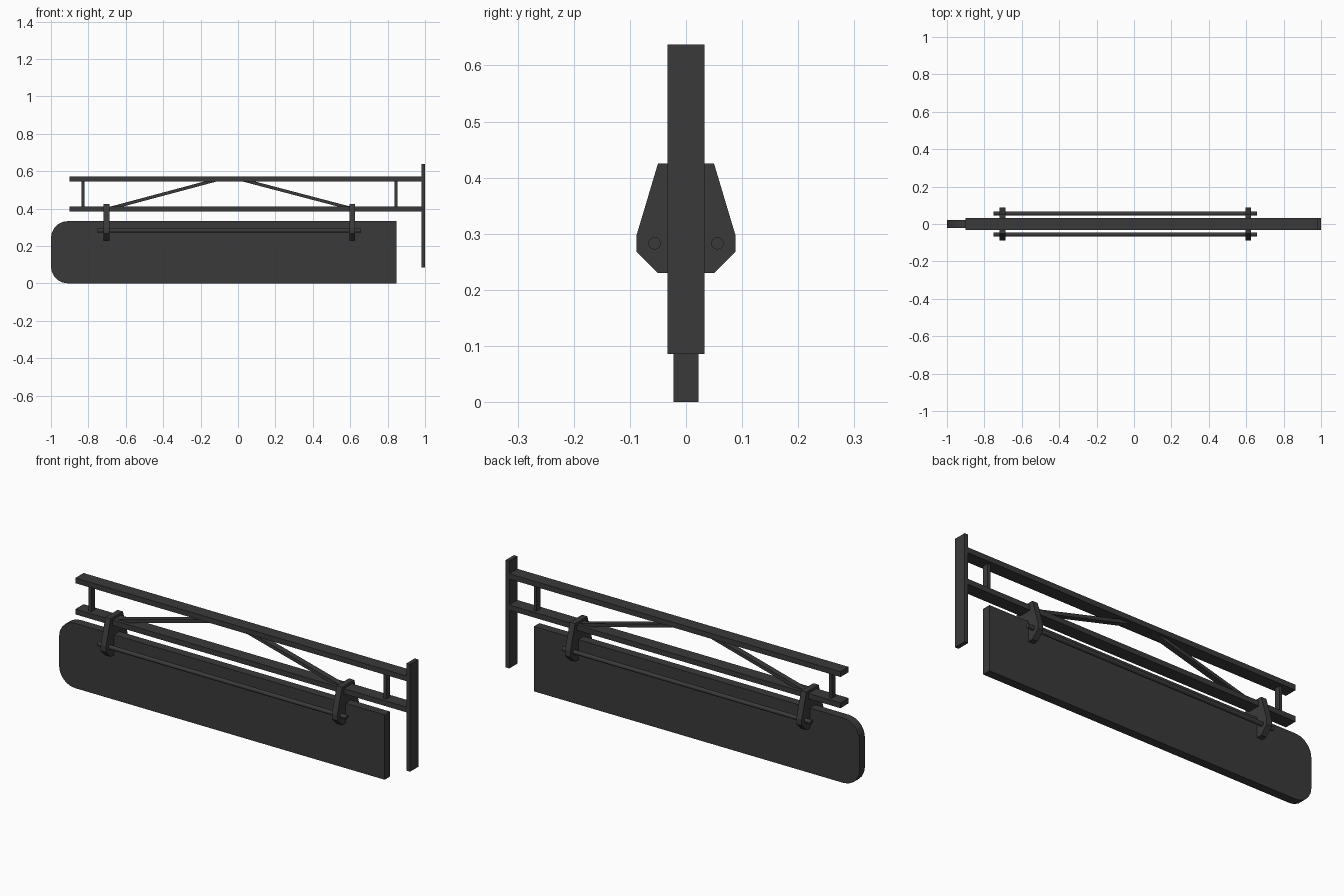
import bpy, bmesh, math
from mathutils import Vector

cube = bpy.data.objects.get("Cube")
if cube:
    bpy.data.objects.remove(cube, do_unlink=True)

metal = bpy.data.materials.new("dark_grey_metal")
metal.use_nodes = True
metal.diffuse_color = (0.042, 0.042, 0.042, 1)
metal.node_tree.nodes["Principled BSDF"].inputs["Base Color"].default_value = metal.diffuse_color


def finish(name, bm):
    bmesh.ops.recalc_face_normals(bm, faces=bm.faces)
    mesh = bpy.data.meshes.new(name)
    bm.to_mesh(mesh)
    bm.free()
    mesh.materials.append(metal)
    obj = bpy.data.objects.new(name, mesh)
    bpy.context.collection.objects.link(obj)
    return obj


def prism(name, points, depth):
    """Extrude a closed outline of 3D points along the depth vector."""
    bm = bmesh.new()
    face = bm.faces.new([bm.verts.new(p) for p in points])
    grown = bmesh.ops.extrude_face_region(bm, geom=[face], use_keep_orig=True)
    moved = [g for g in grown["geom"] if isinstance(g, bmesh.types.BMVert)]
    bmesh.ops.translate(bm, verts=moved, vec=Vector(depth))
    return finish(name, bm)


def plate(name, outline, half):
    """Outline in x, z, centred on y = 0."""
    return prism(name, [(x, -half, z) for x, z in outline], (0, 2 * half, 0))


def box(name, x0, x1, z0, z1, half):
    return plate(name, [(x0, z0), (x1, z0), (x1, z1), (x0, z1)], half)


# Hanging sign panel with two rounded corners
radius, height = 0.09, 0.333
outline = [(0.848, 0), (0.848, height)]
for cz, start in ((height - radius, 90), (radius, 180)):
    for i in range(6):
        a = math.radians(start + i * 18)
        outline.append((-1 + radius + radius * math.cos(a), cz + radius * math.sin(a)))
plate("sign_panel", outline, 0.022)

# Horizontal beams and wall post
box("lower_beam", -0.9, 1, 0.385, 0.412, 0.033)
box("upper_beam", -0.9, 1, 0.545, 0.572, 0.033)
box("wall_post", 0.98, 1, 0.086, 0.637, 0.033)

# Uprights and diagonal braces between the beams
for side, x in (("right", -0.83), ("left", 0.845)):
    box(side + "_upright", x - 0.008, x + 0.008, 0.405, 0.55, 0.015)
for side, low, high in (("right", -0.67, -0.12), ("left", 0.59, 0.03)):
    w = 0.033 if side == "right" else -0.033
    plate(side + "_brace", [(low - w, 0.405), (low + w, 0.405),
                            (high + w, 0.552), (high - w, 0.552)], 0.015)

# Clamps that grip the beam and the panel
half_clamp = [(0.05, 0.23), (0.088, 0.268), (0.088, 0.298), (0.05, 0.425)]
clamp = half_clamp + [(-y, z) for y, z in reversed(half_clamp)]
for side, x in (("right", -0.703), ("left", 0.61)):
    prism(side + "_clamp", [(x - 0.015, y, z) for y, z in clamp], (0.03, 0, 0))

# Round rods through the clamps
for side, y in (("front", -0.056), ("back", 0.056)):
    ring = [(-0.752, y + 0.011 * math.cos(i * math.tau / 16),
             0.283 + 0.011 * math.sin(i * math.tau / 16)) for i in range(16)]
    rod = prism(side + "_rod", ring, (1.41, 0, 0))
    bpy.ops.object.select_all(action="DESELECT")
    rod.select_set(True)
    bpy.context.view_layer.objects.active = rod
    bpy.ops.object.shade_smooth_by_angle(angle=math.radians(40))
